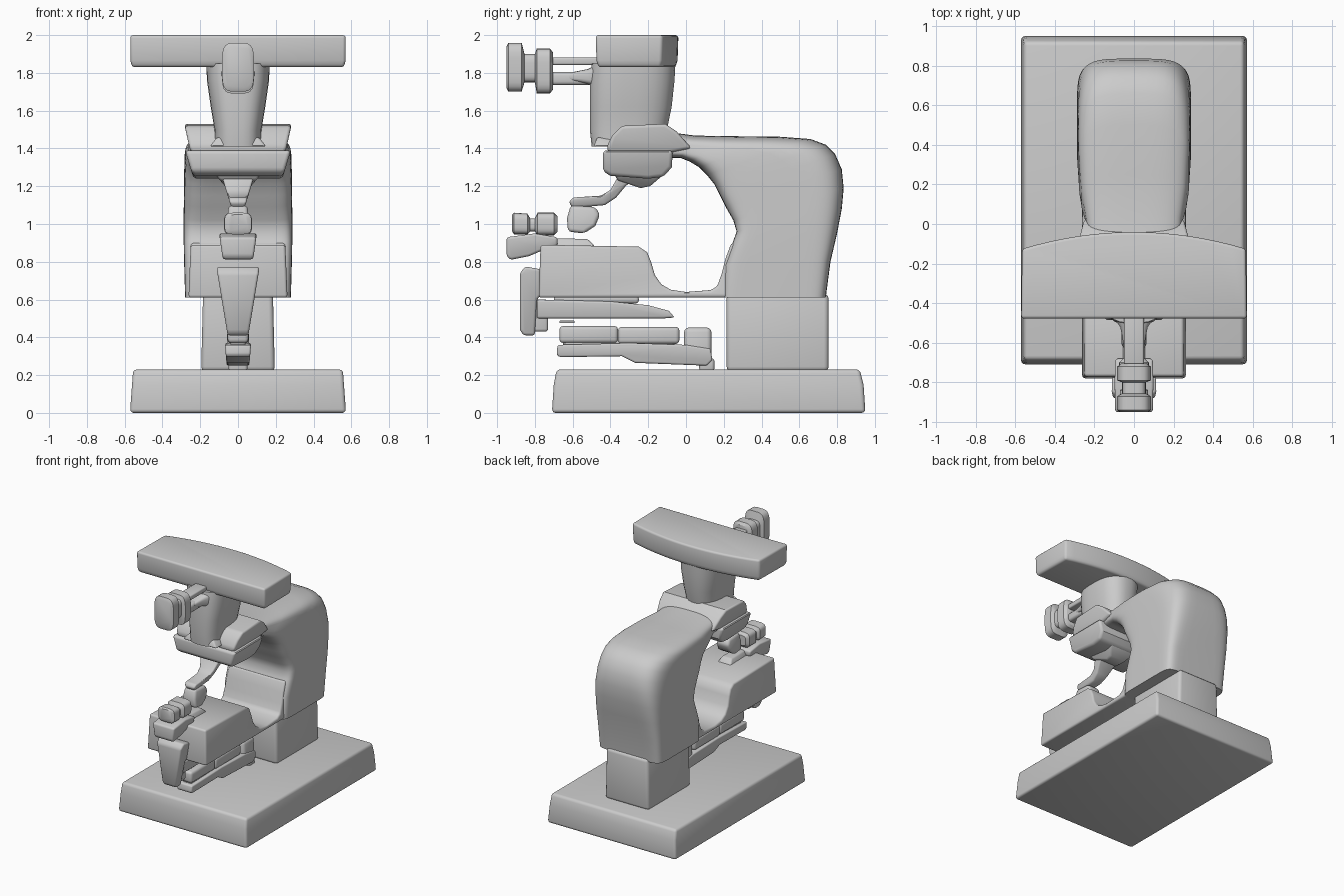
import bpy, bmesh, math


def finish(name, bm, bevel=0.0, segs=3, angle=35):
    bmesh.ops.recalc_face_normals(bm, faces=bm.faces)
    if bevel:
        edges = [e for e in bm.edges if e.calc_face_angle(0) > math.radians(40)]
        bmesh.ops.bevel(bm, geom=edges, offset=bevel, segments=segs, profile=0.5,
                        affect='EDGES', clamp_overlap=True)
    me = bpy.data.meshes.new(name)
    bm.to_mesh(me)
    bm.free()
    ob = bpy.data.objects.new(name, me)
    bpy.context.collection.objects.link(ob)
    bpy.ops.object.select_all(action='DESELECT')
    ob.select_set(True)
    bpy.context.view_layer.objects.active = ob
    bpy.ops.object.shade_smooth_by_angle(angle=math.radians(angle))
    return ob


def skin(bm, rings):
    """Bridge rings of verts and cap both ends."""
    vs = [[bm.verts.new(c) for c in r] for r in rings]
    n = len(vs[0])
    for a, b in zip(vs, vs[1:]):
        for i in range(n):
            j = (i + 1) % n
            bm.faces.new((a[i], a[j], b[j], b[i]))
    bm.faces.new(vs[0])
    bm.faces.new(vs[-1])


def side(name, pts, w_low, w_high=None, bevel=0.02, segs=3):
    """Side profile in (y, z), mirrored in x; half width runs from low to high z."""
    w_high = w_low if w_high is None else w_high
    z0, z1 = min(p[1] for p in pts), max(p[1] for p in pts)
    w = lambda z: w_low + (w_high - w_low) * (z - z0) / (z1 - z0)
    bm = bmesh.new()
    skin(bm, [[(s * w(z), y, z) for y, z in pts] for s in (-1, 1)])
    return finish(name, bm, bevel, segs)


def block(name, y0, y1, z0, z1, w_low, w_high=None, bevel=0.015):
    return side(name, [(y0, z0), (y1, z0), (y1, z1), (y0, z1)], w_low, w_high, bevel)


def loft(name, rings, count=32, angle=35):
    """Rings (py, pz, qy, qz, half width, p roundness, q roundness): superellipses from p to q."""
    bm, out = bmesh.new(), []
    for py, pz, qy, qz, w, na, nb in rings:
        ring = []
        for i in range(count):
            t = 2 * math.pi * (i + 0.5) / count
            c, s = math.cos(t), math.sin(t)
            n = nb if s > 0 else na
            x = math.copysign(abs(c) ** (2 / n), c) * w
            v = math.copysign(abs(s) ** (2 / n), s) * 0.5 + 0.5
            ring.append((x, py + (qy - py) * v, pz + (qz - pz) * v))
        out.append(ring)
    skin(bm, out)
    return finish(name, bm, angle=angle)


def knob(name, secs, n=4):
    """Lathe-like lump along y from sections (y, z low, z high, half width)."""
    return loft(name, [(y, a, y, b, w, n, n) for y, a, b, w in secs], 24)


# base slab and pedestal
side("base", [(-0.71, 0), (0.95, 0), (0.94, 0.15), (0.92, 0.23), (-0.685, 0.23), (-0.70, 0.15)],
     0.572, 0.555, 0.02)
block("pedestal", 0.215, 0.755, 0.22, 0.63, 0.195, 0.185, 0.025)

# C-shaped column and overarm
loft("column", [
    (0.19, 0.61, 0.74, 0.61, 0.28, 10, 9),
    (0.20, 0.78, 0.765, 0.80, 0.285, 10, 8),
    (0.25, 0.91, 0.80, 0.95, 0.288, 10, 6),
    (0.268, 0.96, 0.825, 1.08, 0.288, 10, 5),
    (0.25, 1.02, 0.835, 1.19, 0.287, 9, 4.5),
    (0.21, 1.09, 0.825, 1.29, 0.286, 8, 4),
    (0.18, 1.15, 0.79, 1.37, 0.285, 8, 3.8),
    (0.15, 1.21, 0.74, 1.42, 0.284, 7, 3.6),
    (0.11, 1.26, 0.66, 1.45, 0.282, 6, 3.4),
    (0.07, 1.30, 0.50, 1.462, 0.278, 6, 3.2),
    (0.02, 1.33, 0.25, 1.465, 0.265, 5, 3),
    (-0.03, 1.35, 0.05, 1.468, 0.24, 5, 3),
    (-0.15, 1.35, -0.12, 1.49, 0.23, 5, 3)], 48, 60)

# work table with its curved throat running into the column
side("table", [(-0.78, 0.61), (0.35, 0.61), (0.35, 0.9), (0.24, 0.9), (0.21, 0.82), (0.19, 0.74),
               (0.165, 0.67), (0.13, 0.65), (0.0, 0.64), (-0.08, 0.652), (-0.13, 0.68),
               (-0.165, 0.73), (-0.185, 0.80), (-0.205, 0.85), (-0.25, 0.88), (-0.77, 0.89)],
     0.262, 0.25, 0.015)

# head lobes
side("head_upper", [(-0.42, 1.41), (-0.39, 1.47), (-0.34, 1.52), (-0.11, 1.53), (-0.05, 1.49),
                    (0.03, 1.40), (-0.1, 1.375), (-0.41, 1.375)], 0.25, 0.285, 0.02)
side("head_lower", [(-0.44, 1.39), (-0.44, 1.28), (-0.40, 1.255), (-0.2, 1.24), (-0.12, 1.25),
                    (-0.075, 1.30), (-0.07, 1.39)], 0.235, 0.28, 0.02)
side("head_chin", [(-0.38, 1.26), (-0.36, 1.23), (-0.24, 1.19), (-0.19, 1.20), (-0.12, 1.26)],
     0.06, 0.12, 0.012)

# neck tube and its foot flange
loft("neck", [(-0.50, 1.41, -0.12, 1.41, 0.125, 3, 2.5), (-0.51, 1.5, -0.10, 1.5, 0.125, 3, 2.5),
              (-0.51, 1.62, -0.075, 1.62, 0.145, 3, 2.5), (-0.51, 1.76, -0.06, 1.76, 0.165, 3, 2.5),
              (-0.50, 1.85, -0.055, 1.85, 0.168, 3, 2.5)])
side("neck_flange", [(-0.49, 1.41), (-0.38, 1.41), (-0.38, 1.45), (-0.47, 1.46)], 0.15, 0.11, 0.012)

# wide top plate with bowed back
bm = bmesh.new()
back = [(0.565 * k / 8, -0.04 - 0.085 * (abs(k) / 8) ** 2) for k in range(8, -9, -1)]
plan = [(-0.57, -0.478), (0.57, -0.478)] + back
skin(bm, [[(x * f, -0.27 + (y + 0.27) * g, z) for x, y in plan]
          for z, f, g in ((1.83, 0.985, 0.93), (1.865, 1.0, 0.98), (2.0, 1.0, 1.0))])
finish("top_plate", bm, 0.016)

# upper focusing handle: two rods, bracket and double knob
block("handle_rod_upper", -0.72, -0.42, 1.842, 1.882, 0.05, bevel=0.01)
block("handle_rod_lower", -0.72, -0.48, 1.735, 1.805, 0.05, bevel=0.02)
knob("handle_bracket", [(-0.62, 1.76, 1.80, 0.05), (-0.52, 1.74, 1.82, 0.07), (-0.46, 1.72, 1.85, 0.11)])
knob("handle_knob", [(-0.95, 1.72, 1.94, 0.07), (-0.94, 1.70, 1.96, 0.085), (-0.87, 1.70, 1.96, 0.085),
                     (-0.855, 1.75, 1.90, 0.06), (-0.80, 1.75, 1.90, 0.06), (-0.79, 1.69, 1.93, 0.085),
                     (-0.72, 1.69, 1.93, 0.085), (-0.705, 1.71, 1.91, 0.065)])

# bent tool arm and its tip block
side("tool_arm", [(-0.36, 1.25), (-0.40, 1.18), (-0.45, 1.15), (-0.60, 1.14), (-0.62, 1.115),
                  (-0.60, 1.085), (-0.43, 1.10), (-0.37, 1.14), (-0.32, 1.20), (-0.26, 1.25)],
     0.035, 0.085, 0.012)
side("tool_tip", [(-0.63, 1.03), (-0.61, 1.10), (-0.48, 1.09), (-0.455, 1.05), (-0.48, 0.99),
                  (-0.54, 0.95), (-0.625, 0.96)], 0.065, 0.05, 0.02)

# knob cluster on the table front
knob("table_knob", [(-0.92, 0.96, 1.05, 0.05), (-0.91, 0.945, 1.06, 0.072), (-0.84, 0.945, 1.055, 0.072),
                    (-0.825, 0.96, 1.03, 0.05), (-0.80, 0.96, 1.03, 0.05), (-0.785, 0.94, 1.06, 0.075),
                    (-0.70, 0.94, 1.06, 0.075), (-0.68, 0.96, 1.04, 0.055)])
side("table_bracket", [(-0.95, 0.83), (-0.93, 0.81), (-0.83, 0.83), (-0.76, 0.86), (-0.68, 0.885),
                       (-0.68, 0.93), (-0.80, 0.95), (-0.95, 0.93)], 0.08, 0.10, 0.018)
side("table_tongue", [(-0.72, 0.88), (-0.48, 0.88), (-0.52, 0.92), (-0.70, 0.925)], 0.06, 0.04, 0.01)

# front bracket hanging below the table edge
side("front_hanger", [(-0.88, 0.44), (-0.86, 0.41), (-0.80, 0.41), (-0.79, 0.60), (-0.77, 0.62),
                      (-0.77, 0.76), (-0.85, 0.775), (-0.88, 0.74)], 0.055, 0.115, 0.018)
block("hanger_lug", -0.81, -0.73, 0.43, 0.60, 0.05)
side("underside_rail", [(-0.79, 0.50), (-0.12, 0.50), (-0.06, 0.505), (-0.09, 0.54), (-0.2, 0.57),
                        (-0.4, 0.59), (-0.79, 0.60)], 0.065, 0.075, 0.012)
block("rail_tie", -0.70, -0.25, 0.58, 0.62, 0.06)
block("rail_sliver", -0.67, -0.59, 0.475, 0.488, 0.03, bevel=0.004)

# lower lever: two grips, a crank and an upright pin on the base
block("lever_grip_front", -0.67, -0.36, 0.37, 0.46, 0.055, bevel=0.02)
block("lever_grip_back", -0.36, -0.035, 0.365, 0.455, 0.055, bevel=0.02)
side("lever_bar", [(-0.685, 0.31), (-0.67, 0.295), (-0.34, 0.30), (-0.27, 0.265), (0.11, 0.25),
                   (0.14, 0.28), (0.13, 0.34), (0.0, 0.36), (-0.3, 0.37), (-0.68, 0.36)],
     0.06, 0.07, 0.015)
block("lever_core", -0.65, -0.06, 0.34, 0.39, 0.04)
block("lever_post", -0.01, 0.135, 0.27, 0.452, 0.065, 0.055, 0.025)
block("lever_foot", 0.07, 0.15, 0.22, 0.29, 0.05)
